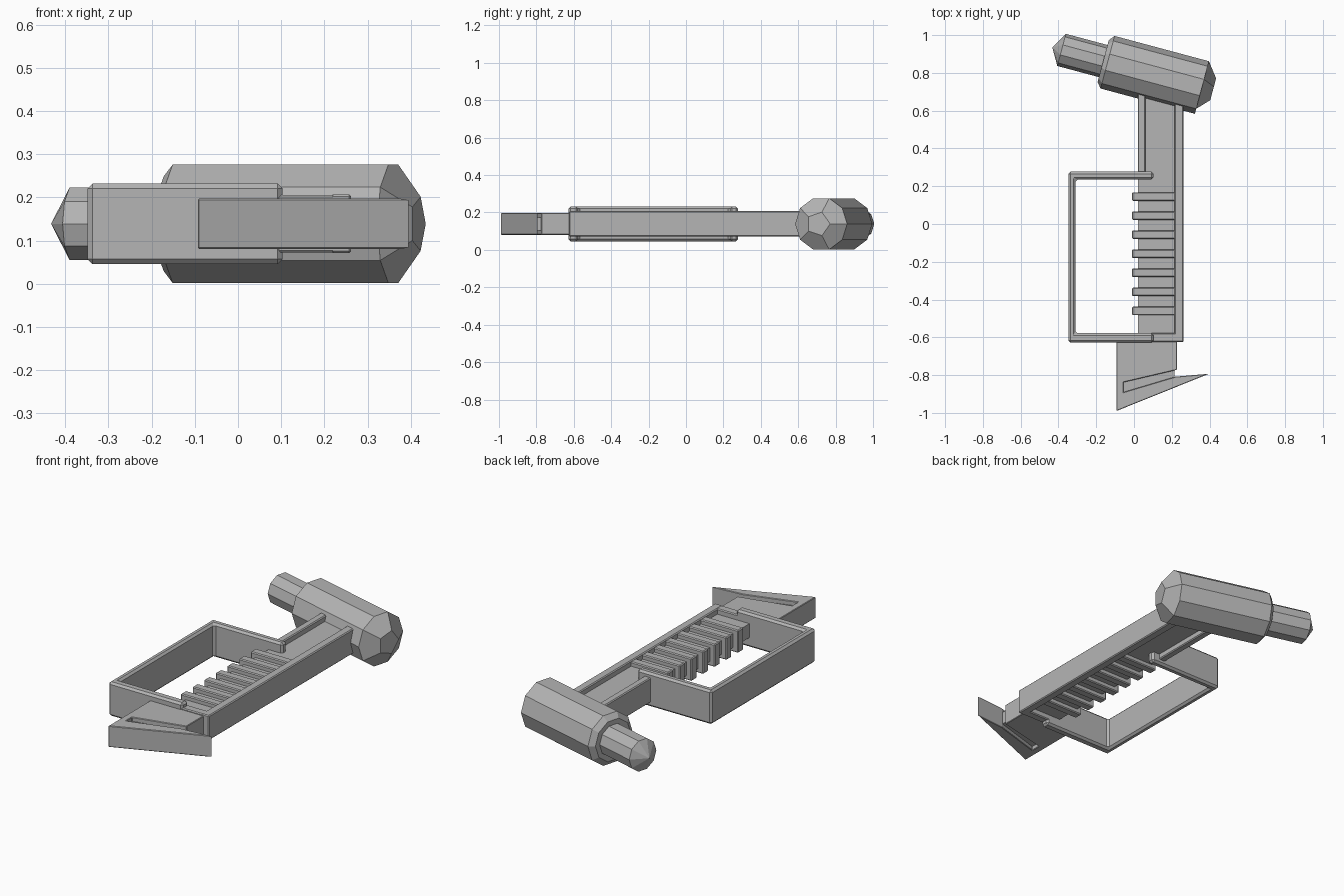
import bpy
import bmesh
from math import sin, cos, tau, radians

if "Cube" in bpy.data.objects:
    bpy.data.objects.remove(bpy.data.objects["Cube"])

grey = bpy.data.materials.new("plain grey")
grey.use_nodes = True
grey.diffuse_color = (0.46, 0.46, 0.46, 1)
grey.node_tree.nodes["Principled BSDF"].inputs["Base Color"].default_value = grey.diffuse_color

MID = 0.139  # height of the symmetry plane


def finish(name, bm):
    bmesh.ops.recalc_face_normals(bm, faces=bm.faces)
    mesh = bpy.data.meshes.new(name)
    bm.to_mesh(mesh)
    bm.free()
    mesh.materials.append(grey)
    obj = bpy.data.objects.new(name, mesh)
    bpy.context.collection.objects.link(obj)
    return obj


def slab(name, outline, half, bevel=0.0):
    """Flat outline extruded evenly above and below the symmetry plane."""
    bm = bmesh.new()
    base = bm.faces.new([bm.verts.new((x, y, MID - half)) for x, y in outline])
    top = bmesh.ops.extrude_face_region(bm, geom=[base])["geom"]
    bmesh.ops.translate(bm, vec=(0, 0, 2 * half),
                        verts=[v for v in top if isinstance(v, bmesh.types.BMVert)])
    obj = finish(name, bm)
    if bevel:
        mod = obj.modifiers.new("edge_chamfer", "BEVEL")
        mod.width = bevel
        mod.segments = 1
    return obj


def bar(name, x0, x1, y0, y1, half, bevel=0.005):
    return slab(name, [(x0, y0), (x1, y0), (x1, y1), (x0, y1)], half, bevel)


def turned(name, rings, tip=None, cap=None, sides=10):
    """Faceted round body along its own x axis; ends in a point or a pentagon cap."""
    bm = bmesh.new()

    def ring(x, r, n):
        return [bm.verts.new((x, r * cos(tau * i / n), r * sin(tau * i / n))) for i in range(n)]

    loops = [ring(x, r, sides) for x, r in rings]
    for a, b in zip(loops, loops[1:]):
        for i in range(sides):
            j = (i + 1) % sides
            bm.faces.new((a[i], a[j], b[j], b[i]))
    first, last = loops[0], loops[-1]
    if tip is None:
        bm.faces.new(first)
    else:
        point = bm.verts.new((tip, 0, 0))
        for i in range(sides):
            bm.faces.new((point, first[i], first[(i + 1) % sides]))
    if cap is None:
        bm.faces.new(last)
    else:
        inner = ring(*cap, sides // 2)
        bm.faces.new(inner)
        for k in range(sides // 2):
            bm.faces.new((inner[k], last[2 * k], last[2 * k + 1],
                          last[(2 * k + 2) % sides], inner[(k + 1) % (sides // 2)]))
    obj = finish(name, bm)
    obj.location = (0.205, 0.764, MID)
    obj.rotation_euler.z = radians(-15)
    return obj


# Tilted head with its thinner pointed nose
turned("head_barrel", [(-0.381, 0.115), (-0.357, 0.144), (0.16, 0.144)], cap=(0.22, 0.066))
turned("head_nose", [(-0.609, 0.088), (-0.36, 0.088)], tip=-0.66)

# Channelled shaft: recessed web between raised rails
bar("shaft_web", 0.02, 0.23, -0.6, 0.75, 0.038, 0)
bar("right_rail", 0.215, 0.262, -0.625, 0.72, 0.068)
bar("left_rail", 0.02, 0.06, 0.24, 0.75, 0.068)
bar("shaft_end_wall", 0.06, 0.24, -0.625, -0.578, 0.067)

# Grip ribs
for i in range(7):
    y = 0.145 - 0.1008 * i
    bar("grip_rib_%d" % (i + 1), -0.01, 0.222, y - 0.023, y + 0.023, 0.062)

# Open guard frame around the grip
slab("guard_frame",
     [(-0.348, -0.628), (0.103, -0.628), (0.103, -0.578), (-0.31, -0.578),
      (-0.31, 0.235), (0.103, 0.235), (0.103, 0.277), (-0.348, 0.277)], 0.093, 0.011)

# Pommel blade with an angled slot, and the thin floor inside the slot
slab("pommel_blade",
     [(-0.093, -0.61), (-0.093, -0.99), (0.397, -0.793), (0.22, -0.808),
      (-0.055, -0.89), (-0.055, -0.838), (0.228, -0.772), (0.228, -0.61)], 0.058, 0.003)
slab("slot_floor",
     [(-0.07, -0.9), (0.215, -0.815), (0.215, -0.765), (-0.07, -0.83)], 0.035)
